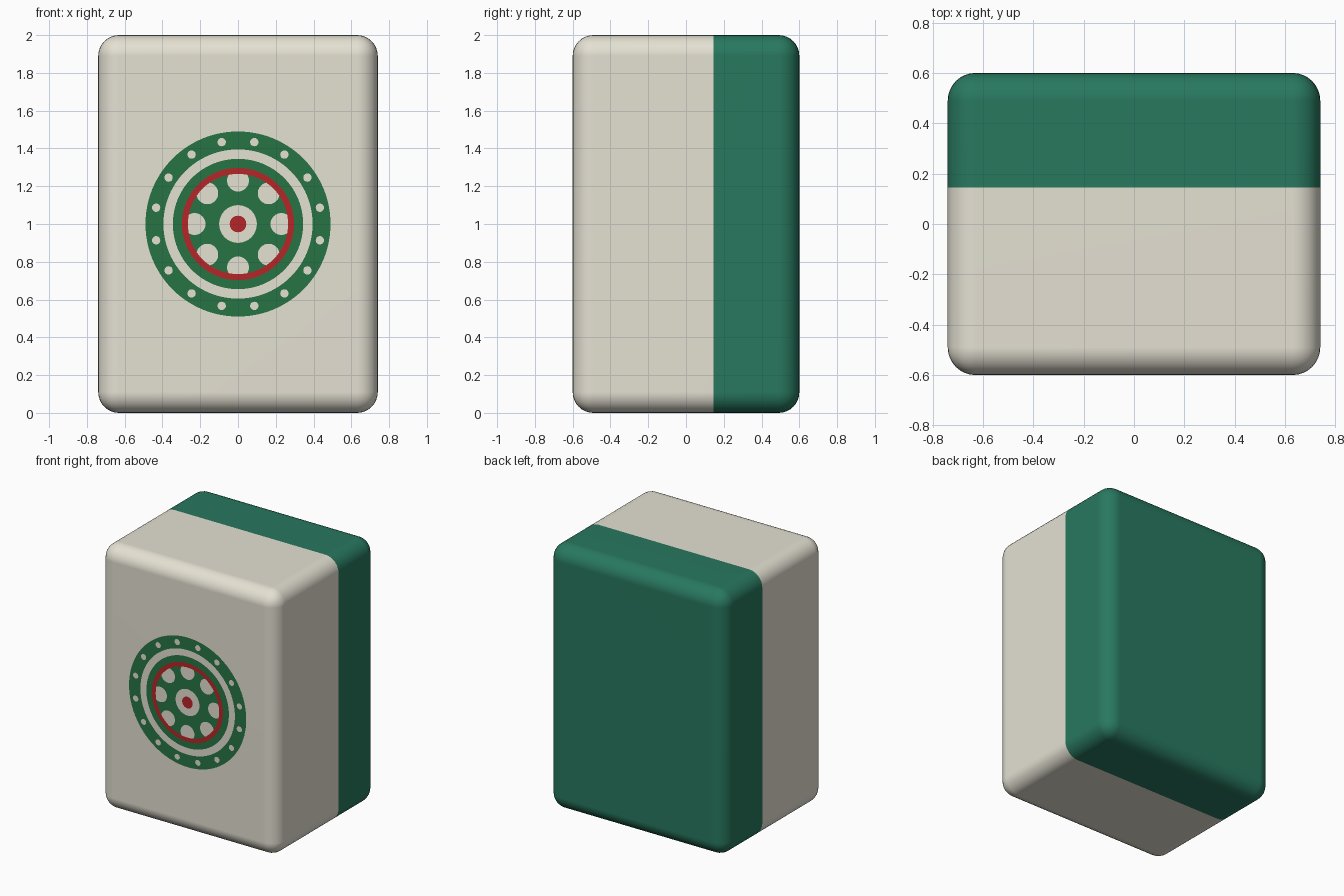
import bpy, bmesh, math
from mathutils import Vector

if "Cube" in bpy.data.objects:
    bpy.data.objects.remove(bpy.data.objects["Cube"])

W, D, H = 1.48, 1.2, 2.0
SPLIT_Y, ROUND = 0.145, 0.11
CZ = 1.0  # height of the painted wheel centre


def material(name, rgb):
    m = bpy.data.materials.new(name)
    m.diffuse_color = (*rgb, 1)
    m.use_nodes = True
    m.node_tree.nodes["Principled BSDF"].inputs["Base Color"].default_value = m.diffuse_color
    return m


ivory = material("ivory", (0.78, 0.75, 0.65))
back_green = material("back green", (0.021, 0.188, 0.114))
paint_green = material("paint green", (0.020, 0.175, 0.058))
paint_red = material("paint red", (0.468, 0.019, 0.022))


def make_object(name, bm, mats):
    me = bpy.data.meshes.new(name)
    bm.to_mesh(me)
    bm.free()
    for m in mats:
        me.materials.append(m)
    ob = bpy.data.objects.new(name, me)
    bpy.context.collection.objects.link(ob)
    return ob


# Rounded tile body, cut into an ivory front and a green back
bm = bmesh.new()
bmesh.ops.create_cube(bm, size=1)
for v in bm.verts:
    v.co = Vector((v.co.x * W, v.co.y * D, v.co.z * H + H / 2))
bmesh.ops.bevel(bm, geom=bm.edges[:], offset=ROUND, segments=8, profile=0.5,
                affect='EDGES', clamp_overlap=True)
bmesh.ops.bisect_plane(bm, geom=bm.verts[:] + bm.edges[:] + bm.faces[:],
                       plane_co=(0, SPLIT_Y, 0), plane_no=(0, 1, 0))
for f in bm.faces:
    f.smooth = True
    f.material_index = int(f.calc_center_median().y > SPLIT_Y)
body = make_object("tile_body", bm, [ivory, back_green])
wn = body.modifiers.new("weighted normals", 'WEIGHTED_NORMAL')
wn.keep_sharp = True


def add_ring(bm, r_out, r_in, y, n=96):
    """Flat ring facing -y around the wheel centre."""
    def loop(r):
        return [bm.verts.new((r * math.cos(2 * math.pi * i / n), y,
                              CZ + r * math.sin(2 * math.pi * i / n))) for i in range(n)]
    a, b = loop(r_out), loop(r_in)
    for i in range(n):
        j = (i + 1) % n
        bm.faces.new((a[i], a[j], b[j], b[i]))


def add_disc(bm, r, y, x=0, z=0, n=32):
    """Flat disc facing -y, offset from the wheel centre."""
    bm.faces.new([bm.verts.new((x + r * math.cos(2 * math.pi * i / n), y,
                                CZ + z + r * math.sin(2 * math.pi * i / n)))
                  for i in range(n)])


def painted(name, mat, level, rings=(), discs=()):
    """Thin painted layer on the front face; higher levels lie on top."""
    bm = bmesh.new()
    y = -D / 2 - 0.0015 * level
    for r_out, r_in in rings:
        add_ring(bm, r_out, r_in, y)
    for r, x, z in discs:
        add_disc(bm, r, y, x, z, 96 if r > 0.2 else 32)
    return make_object(name, bm, [mat])


def circle_of_dots(r, dist, count, offset):
    step = 2 * math.pi / count
    return [(r, dist * math.cos((i + offset) * step), dist * math.sin((i + offset) * step))
            for i in range(count)]


# Painted wheel, from the bottom layer up
painted("wheel_green", paint_green, 1, rings=[(0.49, 0.395)], discs=[(0.345, 0, 0)])
painted("wheel_ivory_dots", ivory, 2,
        discs=circle_of_dots(0.022, 0.442, 16, 0.5)
        + circle_of_dots(0.058, 0.23, 8, 0) + [(0.1, 0, 0)])
painted("wheel_red", paint_red, 3, rings=[(0.297, 0.265)], discs=[(0.044, 0, 0)])
